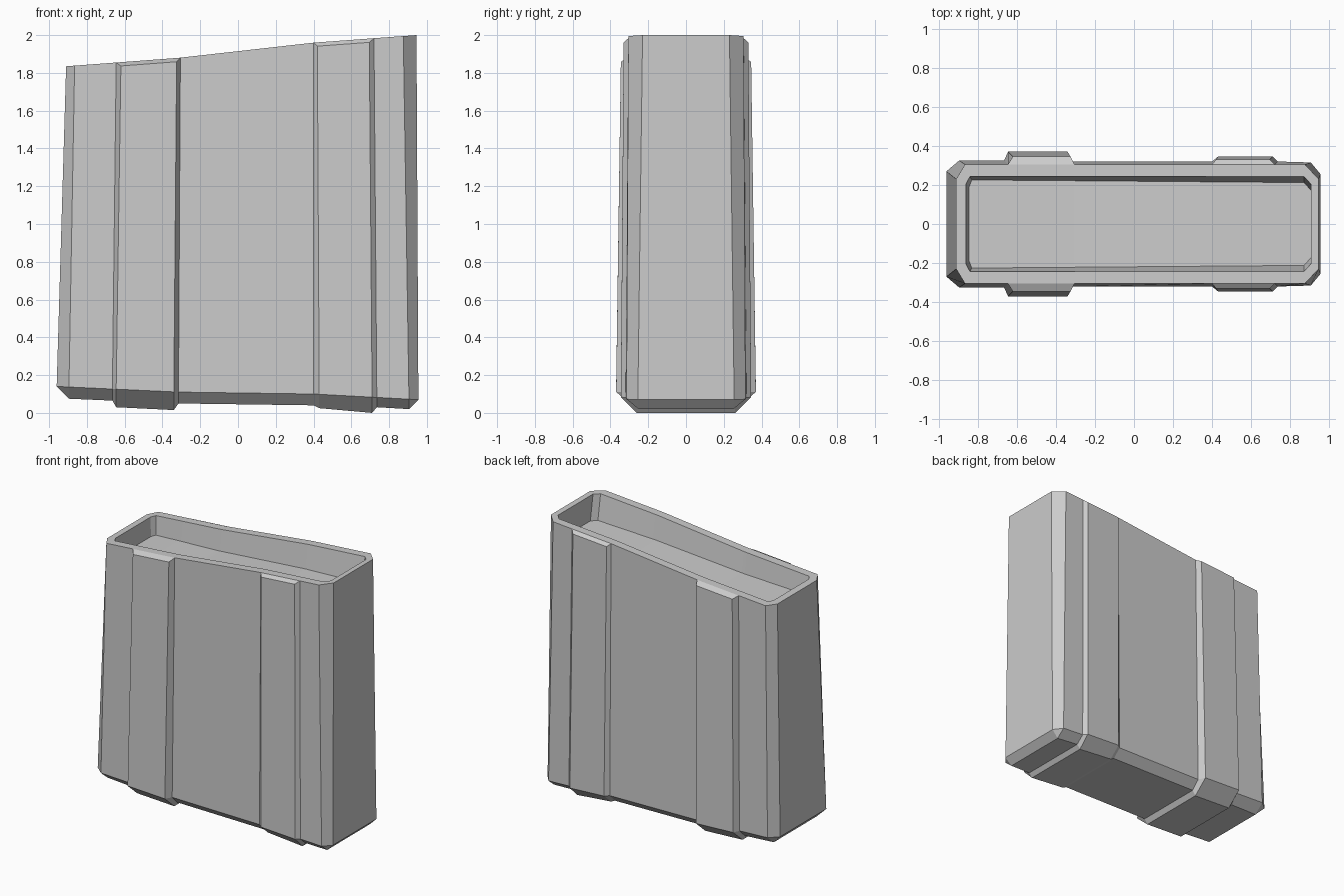
import bpy
import bmesh

default = bpy.data.objects.get("Cube")
if default:
    bpy.data.objects.remove(default, do_unlink=True)

# Plain grey finish
grey = bpy.data.materials.new("plain_grey")
grey.use_nodes = True
colour = (0.6, 0.6, 0.6, 1)
grey.diffuse_color = colour
grey.node_tree.nodes["Principled BSDF"].inputs["Base Color"].default_value = colour


def interpolate(curve, x):
    """Height of a piecewise straight line at x."""
    if x <= curve[0][0]:
        return curve[0][1]
    for (xa, za), (xb, zb) in zip(curve, curve[1:]):
        if x <= xb:
            return za + (zb - za) * (x - xa) / (xb - xa)
    return curve[-1][1]


# Sloping lines of the rim and of the lower bevel
rim_line = [(-0.91, 1.835), (-0.31, 1.88), (0.4, 1.96), (0.945, 2)]
bevel_line = [(-0.96, 0.14), (-0.31, 0.11), (0.4, 0.1), (0.955, 0.07)]
BODY_TOP, BODY_FOOT, RIB_DROP = 0.305, 0.26, 0.02

# Half outline: low x, top x, low half width, top half width, underside height
end_right = [(-0.96, -0.91, 0.27, 0.23, 0.075), (-0.895, -0.865, 0.325, 0.305, 0.075)]
wide_rib = [(-0.665, -0.645, 0.325, 0.305, 0.065), (-0.645, -0.62, 0.37, 0.345, 0.03),
            (-0.34, -0.325, 0.37, 0.345, 0.015), (-0.315, -0.305, 0.32, 0.305, 0.05)]
narrow_rib = [(0.4, 0.4, 0.32, 0.305, 0.04), (0.43, 0.42, 0.345, 0.33, 0.025),
              (0.71, 0.695, 0.345, 0.33, 0), (0.735, 0.72, 0.32, 0.305, 0.03)]
end_left = [(0.905, 0.875, 0.315, 0.305, 0.02), (0.955, 0.945, 0.255, 0.23, 0.07)]
outline = end_right + wide_rib + narrow_rib + end_left

foot, bevel, shoulder, rim = [], [], [], []
for low_x, top_x, low_y, top_y, under in outline:
    rib = top_y > BODY_TOP
    corner = low_x < -0.8 or low_x > 0.8
    foot_x = max(-0.895, min(0.905, low_x))
    foot.append((foot_x, 0.25 if corner else BODY_FOOT, 0.02 if low_x > 0.8 else under))
    bevel.append((low_x, low_y, interpolate(bevel_line, low_x)))
    z = interpolate(rim_line, top_x)
    shoulder.append((top_x, top_y, z - RIB_DROP * rib))
    rim.append((top_x, min(top_y, BODY_TOP), z))

# Inner edge of the rim and the floor of the recess
lip, floor = [], []
last = len(rim) - 1
for i, (x, y, z) in enumerate(rim):
    inner_x = max(-0.86, min(0.905, x))
    if i == 1:
        inner_x = -0.84
    elif i == last - 1:
        inner_x = 0.87
    inner_y = 0.205 if i in (0, last) else 0.243
    lip.append((inner_x, inner_y, interpolate(rim_line, inner_x)))
    depth = 0.16 + 0.03 * inner_x
    floor.append((max(-0.845, inner_x) + (0.01 if i == 1 else 0),
                  inner_y - 0.024 - 0.008 * inner_x,
                  interpolate(rim_line, inner_x) - depth))

# Shell: mirrored rings joined from the underside up and into the recess
bm = bmesh.new()
rings = []
for half in (foot, bevel, shoulder, rim, lip, floor):
    front = [bm.verts.new((x, -y, z)) for x, y, z in half]
    back = [bm.verts.new((x, y, z)) for x, y, z in half]
    rings.append(front + back[::-1])
count = len(rings[0])
for lower, upper in zip(rings, rings[1:]):
    for i in range(count):
        j = (i + 1) % count
        bm.faces.new((lower[i], lower[j], upper[j], upper[i]))

# Underside and recess floor as strips running front to back
for ring, flip in ((rings[0], True), (rings[-1], False)):
    for i in range(count // 2 - 1):
        strip = [ring[i], ring[i + 1], ring[count - 2 - i], ring[count - 1 - i]]
        bm.faces.new(strip[::-1] if flip else strip)

bmesh.ops.remove_doubles(bm, verts=bm.verts[:], dist=0.0005)
bmesh.ops.dissolve_degenerate(bm, edges=bm.edges[:], dist=0.0005)
bmesh.ops.recalc_face_normals(bm, faces=bm.faces[:])

mesh = bpy.data.meshes.new("ribbed_shell")
bm.to_mesh(mesh)
bm.free()
mesh.materials.append(grey)
shell = bpy.data.objects.new("ribbed_shell", mesh)
bpy.context.collection.objects.link(shell)
